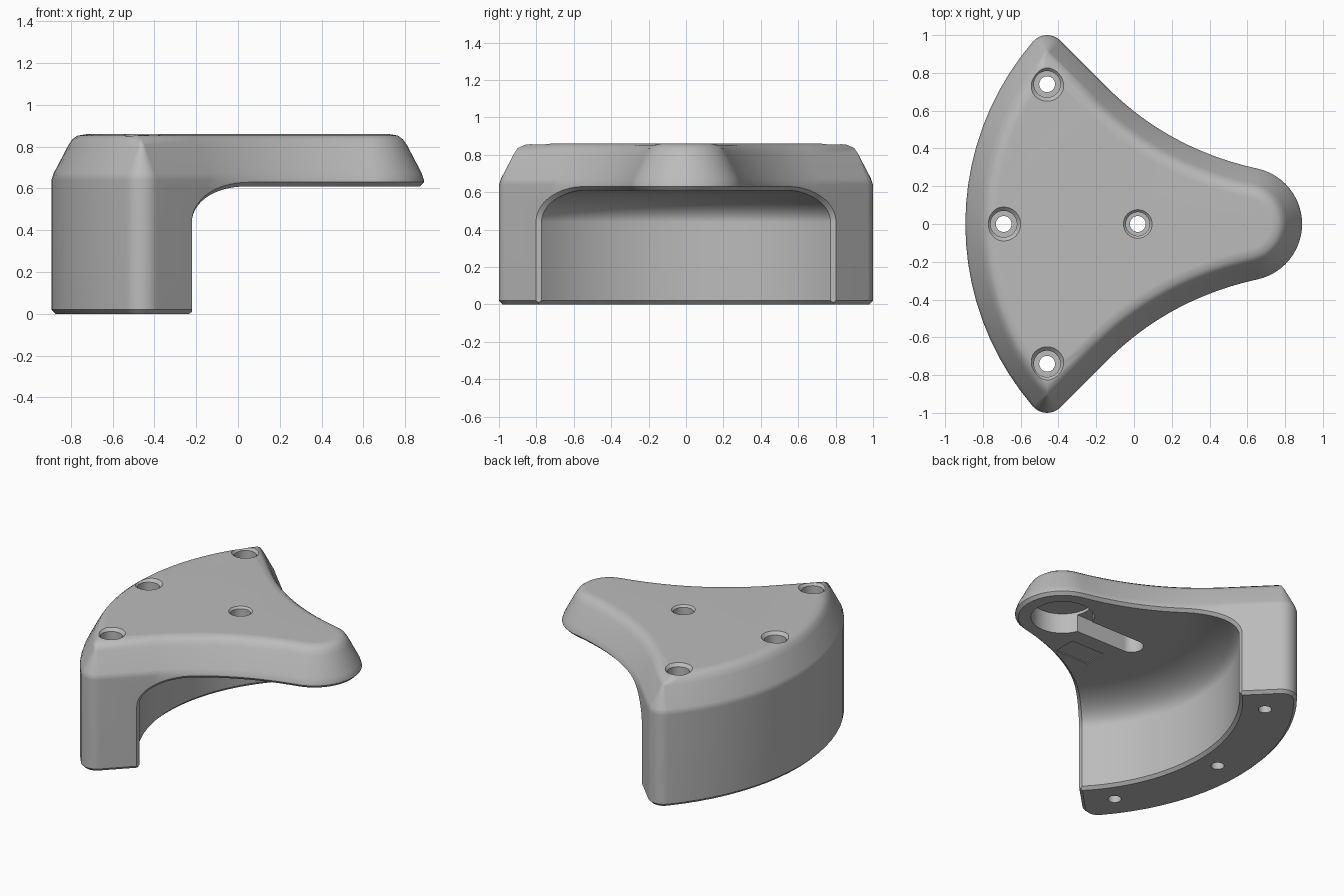
import bpy, bmesh, math
from mathutils import Vector

cube = bpy.data.objects.get("Cube")
if cube:
    bpy.data.objects.remove(cube, do_unlink=True)

grey = bpy.data.materials.new("light_grey")
grey.use_nodes = True
colour = (0.5, 0.5, 0.5, 1)
grey.diffuse_color = colour
grey.node_tree.nodes["Principled BSDF"].inputs["Base Color"].default_value = colour

AXIS = Vector((0.59, 0))       # centre of the nose and of the curved back
NOSE_R, CORNER_R = 0.3, 0.1
CORNER = Vector((-0.46, 0.9))
NOSE_END, CORNER_START = 77.6, 45
WALL_R, WALL_TOP, CEILING, FILLET = 1.12, 0.44, 0.61, 0.35


def ray(deg):
    a = math.radians(deg)
    return Vector((math.cos(a), math.sin(a)))


def half_outline(d):
    """Plan outline for y >= 0, from nose to back, moved inward by d."""
    pts = [AXIS + (NOSE_R - d) * ray(NOSE_END * i / 12) for i in range(12)]
    # concave flank
    b = AXIS + NOSE_R * ray(NOSE_END)
    a = CORNER + CORNER_R * ray(CORNER_START) + Vector((0.25, -0.25))
    c = Vector((0.185, 0.396))
    for i in range(21):
        t = 1 - i / 20
        p = a * (1 - t) ** 2 + c * 2 * t * (1 - t) + b * t * t
        tan = ((c - a) * (1 - t) + (b - c) * t).normalized()
        pts.append(p - d * Vector((-tan.y, tan.x)))
    # rounded corner, which becomes a mitre when the inset exceeds its radius
    end = math.degrees(math.atan2(CORNER.y, CORNER.x - AXIS.x))
    mid, half = (end + CORNER_START) / 2, math.radians(end - CORNER_START) / 2
    for i in range(9):
        if d < CORNER_R:
            pts.append(CORNER + (CORNER_R - d) * ray(CORNER_START + (end - CORNER_START) * i / 8))
        else:
            pts.append(CORNER - ray(mid) * (d - CORNER_R) / math.cos(half))
    # curved back
    back_r = (CORNER - AXIS).length + CORNER_R - d
    pts += [AXIS + back_r * ray(end + (180 - end) * i / 10) for i in range(1, 11)]
    return pts


def outline(d, z):
    h = half_outline(d)
    full = h + [Vector((p.x, -p.y)) for p in h[-2:0:-1]]
    return [(p.x, p.y, z) for p in full]


def loft(name, rings):
    """Closed solid through rings of equal point count."""
    bm = bmesh.new()
    loops = [[bm.verts.new(p) for p in ring] for ring in rings]
    n = len(loops[0])
    for lo, hi in zip(loops, loops[1:]):
        for i in range(n):
            j = (i + 1) % n
            bm.faces.new((lo[i], lo[j], hi[j], hi[i]))
    bm.faces.new(loops[0][::-1])
    bm.faces.new(loops[-1])
    bmesh.ops.remove_doubles(bm, verts=bm.verts[:], dist=1e-5)
    bmesh.ops.recalc_face_normals(bm, faces=bm.faces[:])
    mesh = bpy.data.meshes.new(name)
    bm.to_mesh(mesh)
    bm.free()
    mesh.materials.append(grey)
    ob = bpy.data.objects.new(name, mesh)
    bpy.context.collection.objects.link(ob)
    return ob


def lathe(name, x, y, profile, segs=32):
    return loft(name, [[(x + r * ray(360 * i / segs).x, y + r * ray(360 * i / segs).y, z)
                        for i in range(segs)] for r, z in profile])


# Body with a chamfered foot and a sloping, rounded shoulder
shoulder = [(0.02, 0), (0, 0.02), (0, 0.64), (0.012, 0.675), (0.08, 0.805),
            (0.1, 0.835), (0.125, 0.853), (0.165, 0.86)]
body = loft("body", [outline(d, z) for d, z in shoulder])

# Hollow under the nose: curved wall blending into a flat ceiling
rise = CEILING - WALL_TOP
hollow = [(WALL_R + 0.12, -0.1), (WALL_R + 0.02, 0), (WALL_R, 0.02)]
hollow += [(WALL_R + FILLET * (ray(a).x - 1), WALL_TOP + rise * ray(a).y)
           for a in range(0, 91, 6)]
cutters = [lathe("hollow_cutter", AXIS.x, AXIS.y, hollow, 128)]

# Chamfer along the rim of the hollow: a diamond swept along the edge
edge, inner = half_outline(0), half_outline(0.01)
K = 0.022


def diamond(p, q, z, angle):
    n = (p - q).normalized().to_3d()
    radial = (p - AXIS).normalized()
    s = ray(angle)
    m = (radial * s.x / FILLET).to_3d() + Vector((0, 0, s.y / rise))
    m.normalize()
    c = Vector((p.x, p.y, z)) + 0.001 * n - 0.001 * m
    return [c + K * n, c + K * m, c - K * n, c - K * m]


def at_radius(r):
    for i in range(12, 34):
        r0, r1 = (edge[i] - AXIS).length, (edge[i + 1] - AXIS).length
        if r0 <= r <= r1:
            t = (r - r0) / (r1 - r0)
            return edge[i].lerp(edge[i + 1], t), inner[i].lerp(inner[i + 1], t)


path = [diamond(*at_radius(WALL_R), -0.05, 0)]
for a in range(0, 91, 6):
    r = WALL_R + FILLET * (ray(a).x - 1)
    path.append(diamond(*at_radius(r), WALL_TOP + rise * ray(a).y, a))
for i in range(33, -1, -1):
    if (edge[i] - AXIS).length < WALL_R - FILLET - 0.01:
        path.append(diamond(edge[i], inner[i], CEILING, 90))
path += [[Vector((v.x, -v.y, v.z)) for v in ring] for ring in path[-2::-1]]
cutters.append(loft("rim_chamfer_cutter", path))

# Counterbored screw holes in the leg, and the smaller middle hole
screw = [(0.042, -0.1), (0.042, 0.66), (0.07, 0.66), (0.07, 0.84), (0.1, 0.87)]
for x, y in ((-0.46, 0.74), (-0.69, 0), (-0.46, -0.74)):
    cutters.append(lathe("screw_hole_cutter", x, y, screw))
middle = [(0.042, 0.5), (0.042, 0.79), (0.063, 0.79), (0.063, 0.847), (0.086, 0.87)]
cutters.append(lathe("middle_hole_cutter", 0.02, 0, middle))

# Slot, round pocket and shallow panel in the ceiling
slot = [Vector((0.02, 0)) + 0.075 * ray(a) for a in range(90, 271, 15)]
slot += [Vector((0.6, -0.075)), Vector((0.6, 0.075))]
cutters.append(loft("slot_cutter", [[(p.x, p.y, z) for p in slot] for z in (0.5, 0.73)]))
cutters.append(lathe("pocket_cutter", AXIS.x, 0, [(0.2, 0.5), (0.2, 0.75)]))
panel = [(0.09, -0.35), (0.35, -0.35), (0.35, -0.19), (0.09, -0.19)]
cutters.append(loft("panel_cutter", [[(x, y, z) for x, y in panel] for z in (0.5, 0.617)]))

# Cut everything from the body
bpy.ops.object.select_all(action='DESELECT')
bpy.context.view_layer.objects.active = body
body.select_set(True)
for cutter in cutters:
    cutter.hide_render = True
    mod = body.modifiers.new("cut", 'BOOLEAN')
    mod.operation = 'DIFFERENCE'
    mod.solver = 'EXACT'
    mod.object = cutter
    bpy.ops.object.modifier_apply(modifier=mod.name)
    bpy.data.objects.remove(cutter, do_unlink=True)

bpy.ops.object.shade_smooth_by_angle(angle=math.radians(32))
weighted = body.modifiers.new("even_shading", 'WEIGHTED_NORMAL')
weighted.keep_sharp = True
